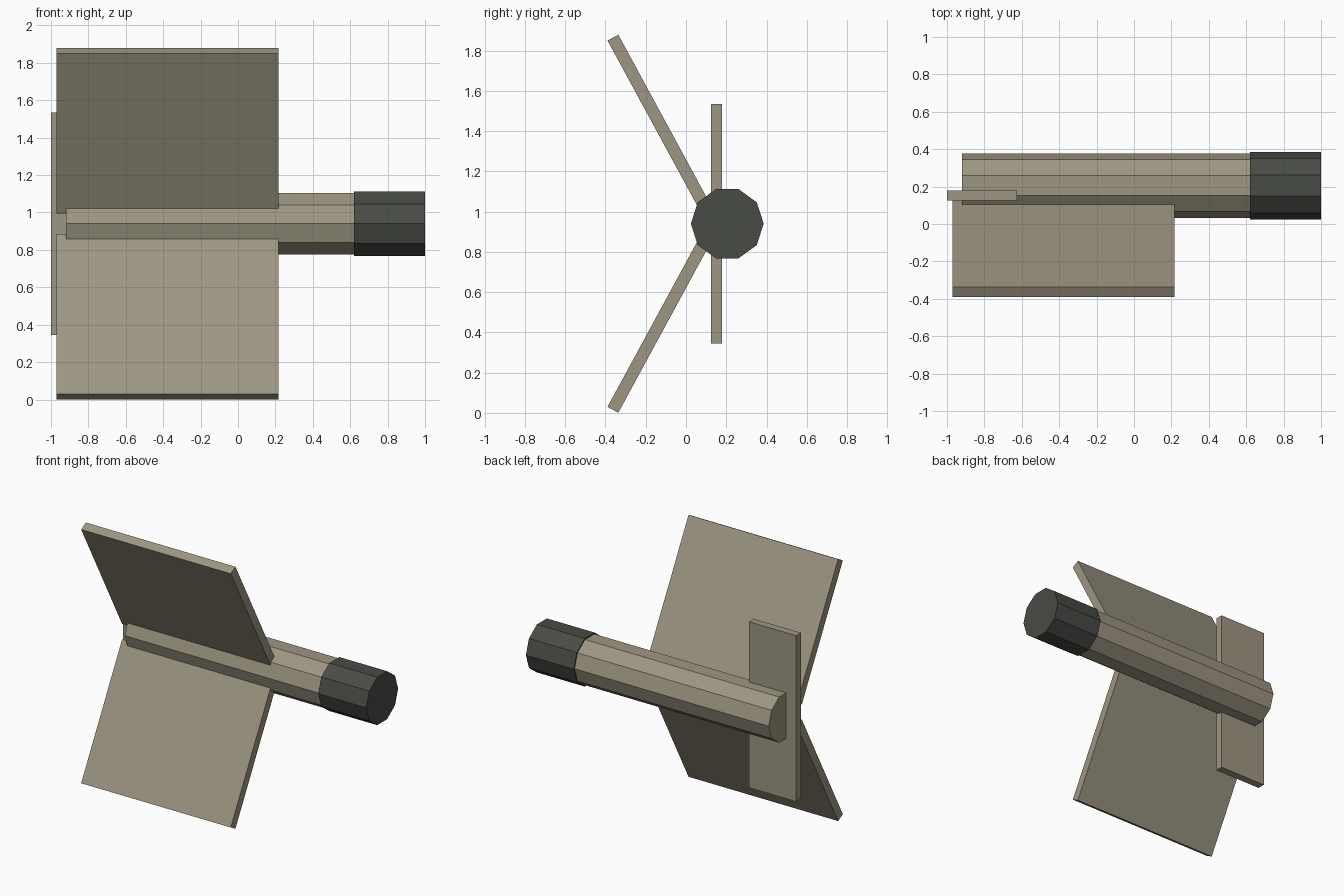
import bpy
import math
from mathutils import Matrix, Vector

cube = bpy.data.objects.get("Cube")
if cube:
    bpy.data.objects.remove(cube, do_unlink=True)


def make_material(name, rgb):
    mat = bpy.data.materials.new(name)
    mat.use_nodes = True
    color = (*rgb, 1)
    mat.diffuse_color = color
    bsdf = mat.node_tree.nodes["Principled BSDF"]
    bsdf.inputs["Base Color"].default_value = color
    bsdf.inputs["Roughness"].default_value = 0.8
    return mat


beige = make_material("khaki_beige", (0.337, 0.305, 0.223))
charcoal = make_material("charcoal", (0.065, 0.070, 0.060))

AXIS_Y, AXIS_Z = 0.205, 0.94


def finish(obj, name, mat):
    obj.name = name
    obj.data.name = name
    obj.data.materials.append(mat)
    return obj


def tube(name, x0, x1, radius, mat):
    """Ten-sided cylinder along x with corners pointing front and back."""
    bpy.ops.mesh.primitive_cylinder_add(vertices=10, radius=radius, depth=x1 - x0)
    obj = bpy.context.object
    obj.data.transform(Matrix.Rotation(math.pi / 2, 4, "Y"))
    obj.location = ((x0 + x1) / 2, AXIS_Y, AXIS_Z)
    return finish(obj, name, mat)


def plate(name, size, center, tilt, mat):
    """Flat box, tilted about the long axis."""
    bpy.ops.mesh.primitive_cube_add(size=1)
    obj = bpy.context.object
    obj.data.transform(Matrix.Diagonal((*size, 1)))
    obj.location = center
    obj.rotation_euler.x = tilt
    return finish(obj, name, mat)


# Body and nose
tube("body", -0.92, 0.62, 0.172, beige)
tube("nose_cap", 0.62, 1.0, 0.181, charcoal)

# Tail fin
plate("tail_fin", (0.375, 0.055, 1.19), (-0.8125, 0.1525, AXIS_Z), 0, beige)

# Pair of swept plates, mirrored above and below the body axis
tilt = math.radians(28.5)
for name, side in (("upper_wing", 1), ("lower_wing", -1)):
    center = Vector((-0.378, -0.131, AXIS_Z + side * 0.497))
    plate(name, (1.187, 0.061, 0.973), center, side * tilt, beige)
